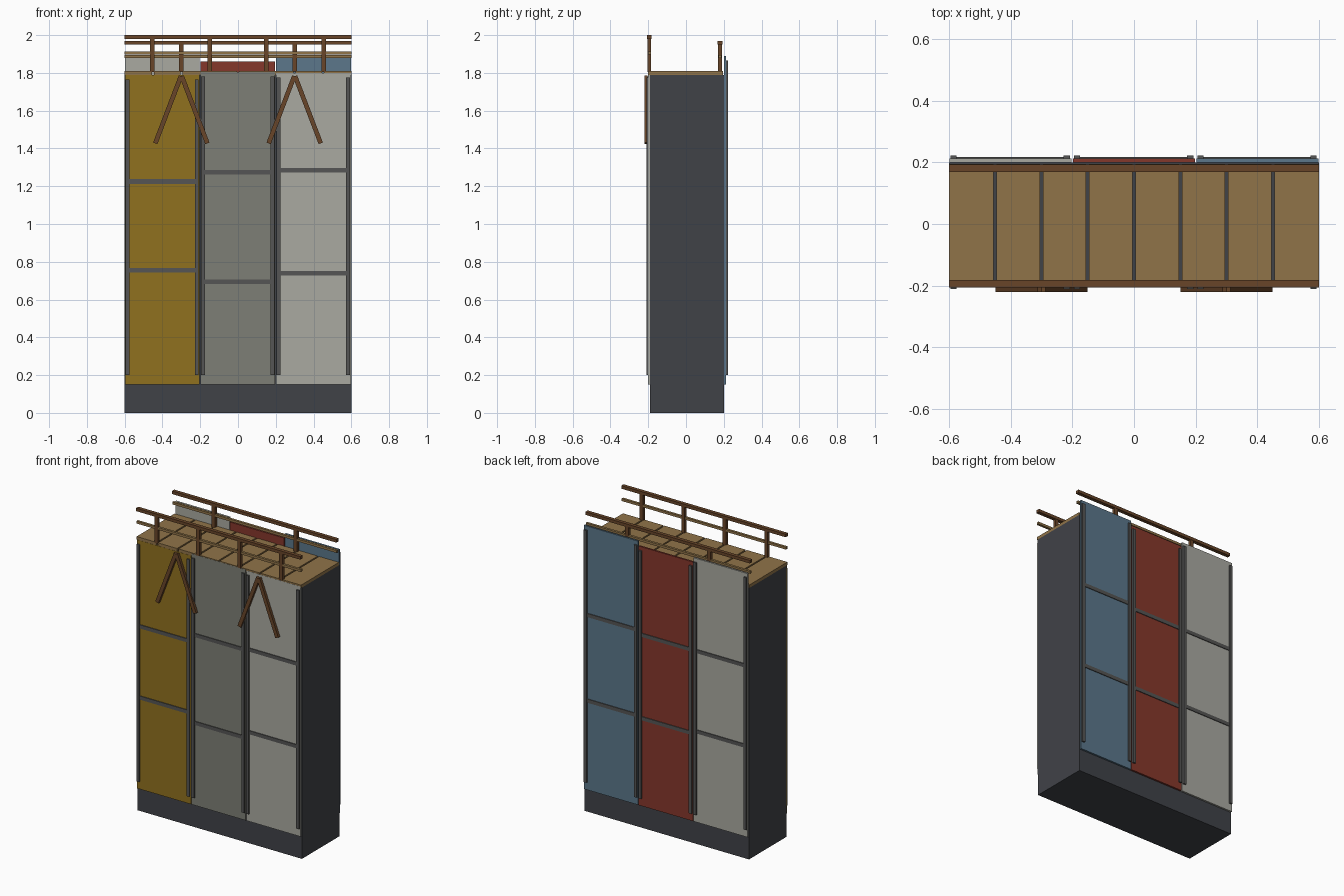
import bpy
from mathutils import Matrix, Vector
import math

if "Cube" in bpy.data.objects:
    bpy.data.objects.remove(bpy.data.objects["Cube"])


def mat(name, r, g, b):
    m = bpy.data.materials.new(name)
    m.diffuse_color = [(c / 255) ** 2.2 for c in (r, g, b)] + [1]
    m.use_nodes = True
    m.node_tree.nodes["Principled BSDF"].inputs["Base Color"].default_value = m.diffuse_color
    return m


DARK = mat("dark_steel", 66, 68, 73)
STRIP = mat("strip_steel", 86, 86, 85)
WOOD = mat("brown_wood", 104, 71, 45)
TAN = mat("tan_wood", 143, 115, 74)
OCHRE = mat("ochre", 143, 112, 36)
GREY = mat("mid_grey", 125, 126, 117)
PALE = mat("pale_grey", 168, 168, 160)
RED = mat("rust_red", 132, 58, 47)
BLUE = mat("dull_blue", 92, 119, 138)


def box(name, x, y, z, m):
    """Box from (min, max) pairs on each axis."""
    sx, sy, sz = x[1] - x[0], y[1] - y[0], z[1] - z[0]
    bpy.ops.mesh.primitive_cube_add(size=1, location=(sum(x) / 2, sum(y) / 2, sum(z) / 2))
    o = bpy.context.object
    o.name = name
    o.data.transform(Matrix.Diagonal((sx, sy, sz, 1)))
    o.data.materials.append(m)
    return o


def beam(name, a, b, width, depth, m):
    """Flat beam between two points in an xz plane."""
    a, b = Vector(a), Vector(b)
    d, c = b - a, (a + b) / 2
    l = d.length / 2
    o = box(name, (-width / 2, width / 2), (-depth / 2, depth / 2), (-l, l), m)
    o.location = c
    o.rotation_euler[1] = math.atan2(d.x, d.z)
    return o


# Wall core
box("wall_core", (-0.6, 0.6), (-0.19, 0.2), (0, 1.79), DARK)

# Deck planks with open joints
for i in range(8):
    x = -0.6 + 0.15 * i
    box("deck_plank", (x + (0.005 if i else 0), x + (0.145 if i < 7 else 0.15)),
        (-0.2, 0.195), (1.79, 1.81), TAN)

# Cladding sheets: side, left x, colour, top z, seam heights
sheets = [
    ("front", -0.6, OCHRE, 1.79, (1.225, 0.755)),
    ("front", -0.2, GREY, 1.805, (1.275, 0.695)),
    ("front", 0.2, PALE, 1.80, (1.285, 0.74)),
    ("back", -0.6, PALE, 1.89, (1.28, 0.75)),
    ("back", -0.2, RED, 1.86, (1.28, 0.73)),
    ("back", 0.2, BLUE, 1.89, (1.305, 0.74)),
]
for side, x, m, top, seams in sheets:
    front = side == "front"
    sheet_y = (-0.201, -0.19) if front else (0.2, 0.212)
    strip_y = (-0.21, -0.2) if front else (0.211, 0.222)
    seam_y = (-0.206, -0.2) if front else (0.211, 0.217)
    box(side + "_sheet", (x + 0.002, x + 0.397), sheet_y, (0.15, top), m)
    for cx in (x + 0.015, x + 0.382):
        box(side + "_upright_strip", (cx - 0.01, cx + 0.01), strip_y, (0.2, top - 0.025), STRIP)
    for z in seams:
        box(side + "_seam_strip", (x + 0.025, x + 0.372), seam_y, (z - 0.012, z + 0.012), STRIP)

# Guard rails: side, centre y, post positions, top z, mid rail z
rails = [
    ("front", -0.194, (-0.455, -0.15, 0.15, 0.455), 2.0, 1.905),
    ("back", 0.18, (-0.3, 0.3), 1.97, 1.888),
]
for side, y, posts, top, mid in rails:
    box(side + "_top_rail", (-0.6, 0.6), (y - 0.012, y + 0.012), (top - 0.02, top), WOOD)
    box(side + "_mid_rail", (-0.6, 0.6), (y - 0.008, y + 0.008), (mid - 0.008, mid + 0.008), TAN)
    for x in posts:
        box(side + "_rail_post", (x - 0.012, x + 0.012), (y - 0.01, y + 0.01), (1.805, top - 0.01), WOOD)

# Splayed braces on the front
for x in (-0.3, 0.3):
    for s in (-1, 1):
        beam("front_brace", (x + s * 0.002, -0.212, 1.783), (x + s * 0.138, -0.212, 1.427),
             0.024, 0.018, WOOD)
